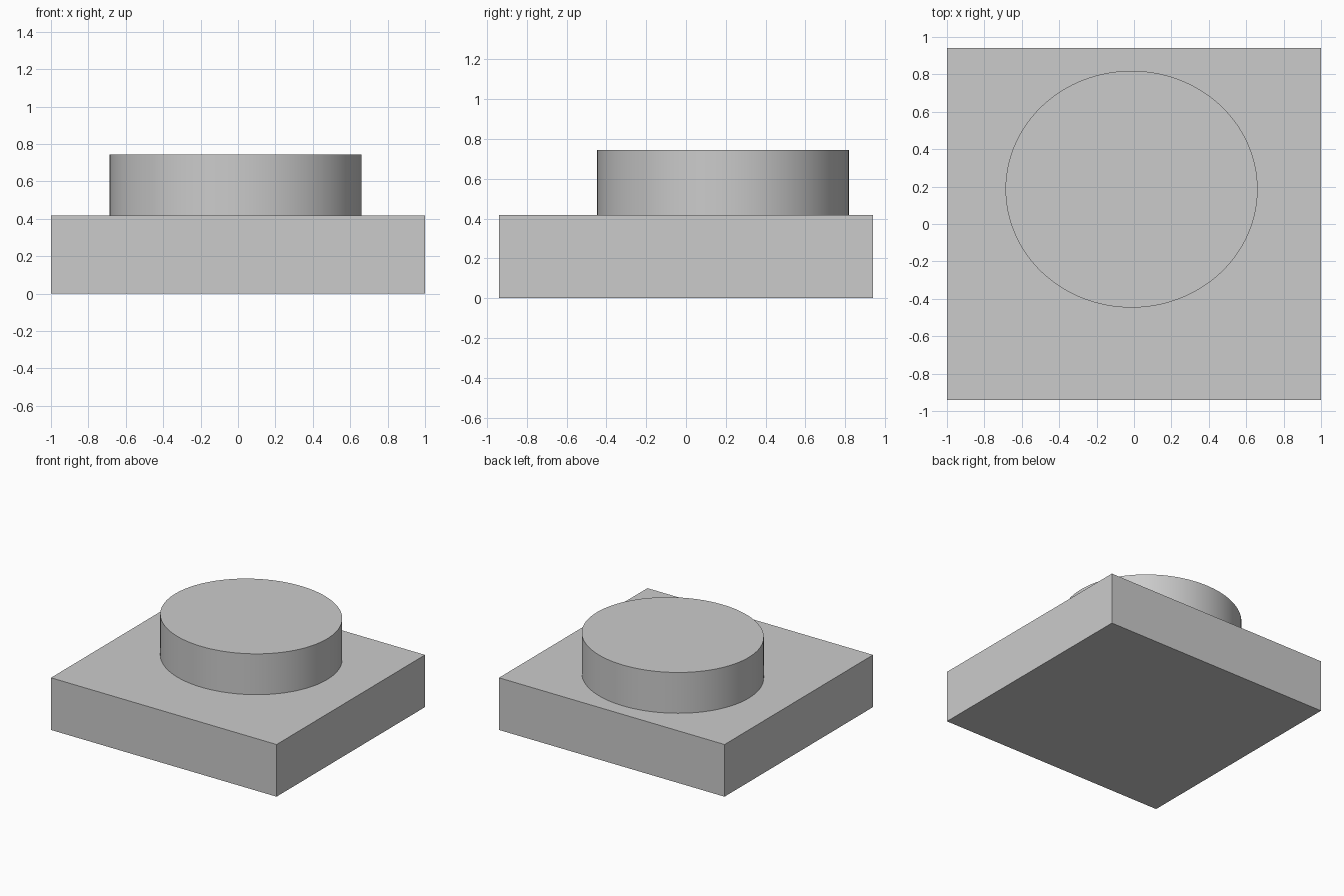
import bpy
import math

if "Cube" in bpy.data.objects:
    bpy.data.objects.remove(bpy.data.objects["Cube"])

BASE_W, BASE_D, BASE_H = 2.0, 1.88, 0.418
TOP_Z = 0.745
CX, CY = -0.013, 0.186      # disc centre
RX, RY = 0.674, 0.633       # disc is slightly oval


def finish(obj, name):
    obj.name = name
    bpy.ops.object.transform_apply(location=False, rotation=False, scale=True)
    return obj


# Rectangular base slab
bpy.ops.mesh.primitive_cube_add(size=1, location=(0, 0, BASE_H / 2))
base = bpy.context.object
base.scale = (BASE_W, BASE_D, BASE_H)
finish(base, "base_slab")

# Oval disc standing on the slab, set towards the back
height = TOP_Z - BASE_H
bpy.ops.mesh.primitive_cylinder_add(vertices=128, radius=1, depth=height,
                                    location=(CX, CY, BASE_H + height / 2))
disc = bpy.context.object
disc.scale = (RX, RY, 1)
finish(disc, "raised_disc")
bpy.ops.object.shade_smooth_by_angle(angle=math.radians(30))
